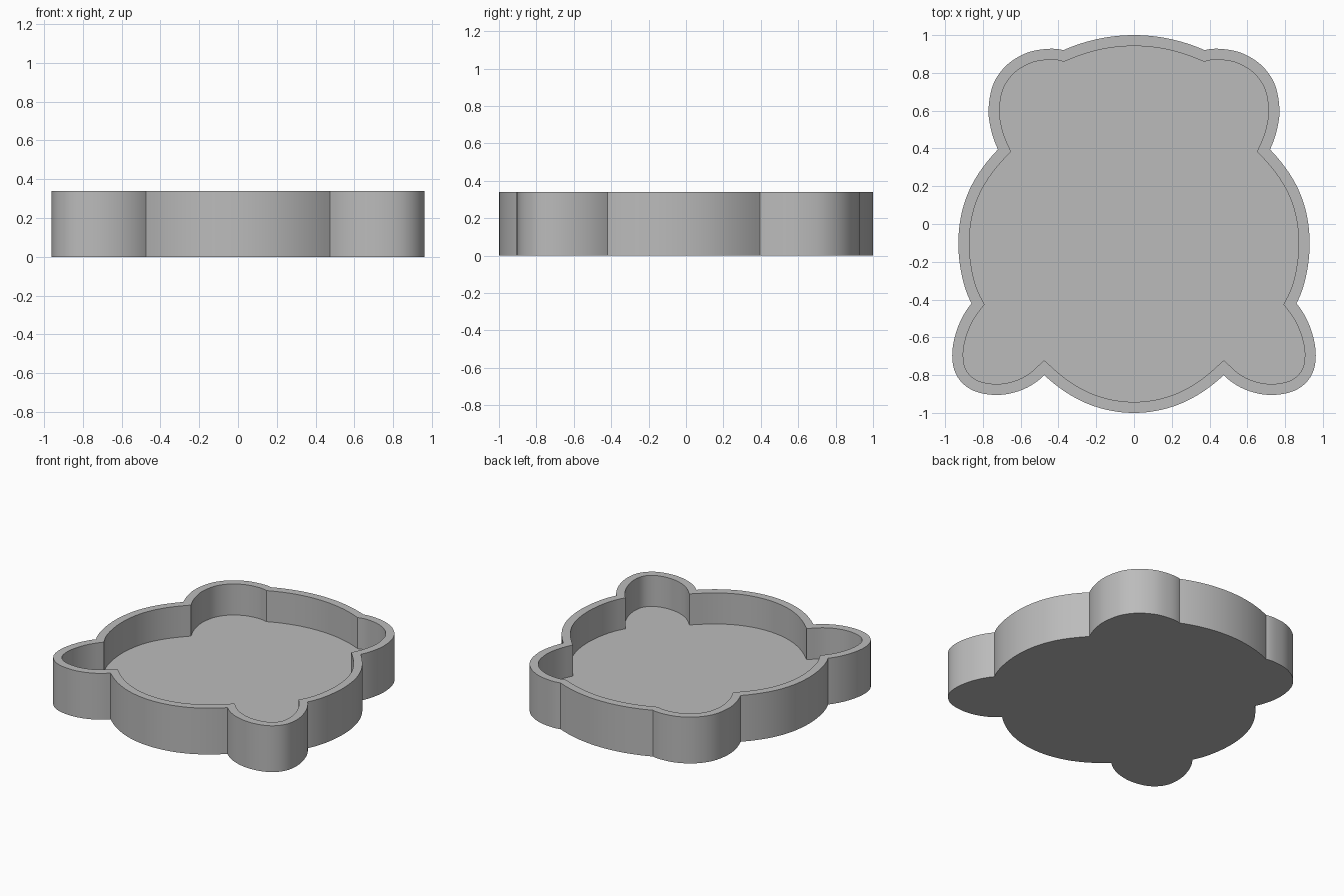
import bpy
import bmesh
import math
from mathutils import Vector

if "Cube" in bpy.data.objects:
    bpy.data.objects.remove(bpy.data.objects["Cube"], do_unlink=True)

HEIGHT, FLOOR, WALL, STEPS = 0.34, 0.112, 0.058, 8

# Guide points of each lobe, counter-clockwise; lobes meet at sharp corners
BOTTOM = [(-0.475, -0.8), (-0.25, -0.95), (0, -1), (0.25, -0.95), (0.475, -0.8)]
FOOT = [(0.475, -0.8), (0.585, -0.875), (0.72, -0.905), (0.855, -0.88),
        (0.94, -0.8), (0.962, -0.68), (0.93, -0.54), (0.86, -0.42)]
SIDE = [(0.86, -0.42), (0.91, -0.28), (0.93, -0.1), (0.907, 0.08),
        (0.84, 0.24), (0.72, 0.395)]
EAR = [(0.72, 0.395), (0.757, 0.5), (0.77, 0.61), (0.745, 0.74), (0.675, 0.84),
       (0.57, 0.905), (0.46, 0.927), (0.375, 0.92)]
TOP = [(0.375, 0.92), (0.19, 0.98), (0, 1), (-0.19, 0.98), (-0.375, 0.92)]


def smooth_arc(points):
    """Curve through the points, leaving out the last one."""
    p = [Vector(q) for q in points]
    p = [3 * p[0] - 3 * p[1] + p[2]] + p + [3 * p[-1] - 3 * p[-2] + p[-3]]
    arc = []
    for a, b, c, d in zip(p, p[1:], p[2:], p[3:]):
        for i in range(STEPS):
            t = i / STEPS
            arc.append(b + 0.5 * t * ((c - a) + t * ((2 * a - 5 * b + 4 * c - d)
                                                     + t * (3 * (b - c) + d - a))))
    return arc


def mirrored(points):
    return [(-x, y) for x, y in reversed(points)]


def inset(loop, distance):
    """Move the outline inwards with mitred corners."""
    result = []
    for i, here in enumerate(loop):
        before = (here - loop[i - 1]).normalized()
        after = (loop[(i + 1) % len(loop)] - here).normalized()
        n1, n2 = Vector((-before.y, before.x)), Vector((-after.y, after.x))
        result.append(here + (n1 + n2) * distance / (1 + n1.dot(n2)))
    return result


segments = [BOTTOM, FOOT, SIDE, EAR, TOP] + [mirrored(s) for s in (EAR, SIDE, FOOT)]
outer = [point for segment in segments for point in smooth_arc(segment)]
inner = inset(outer, WALL)

# Tray shell: base, outer wall, rim, inner wall and floor
bm = bmesh.new()
rings = [[bm.verts.new((p.x, p.y, z)) for p in loop]
         for loop, z in ((outer, 0), (outer, HEIGHT), (inner, HEIGHT), (inner, FLOOR))]
count = len(outer)
for low, high in zip(rings, rings[1:]):
    for i in range(count):
        j = (i + 1) % count
        bm.faces.new((low[i], low[j], high[j], high[i]))
bm.faces.new(list(reversed(rings[0])))
bm.faces.new(rings[-1])
bmesh.ops.recalc_face_normals(bm, faces=bm.faces)
mesh = bpy.data.meshes.new("tray")
bm.to_mesh(mesh)
bm.free()

# Plain grey finish
grey = bpy.data.materials.new("plain grey")
grey.use_nodes = True
colour = (0.5, 0.5, 0.5, 1)
grey.diffuse_color = colour
grey.node_tree.nodes["Principled BSDF"].inputs["Base Color"].default_value = colour
mesh.materials.append(grey)

tray = bpy.data.objects.new("tray", mesh)
bpy.context.collection.objects.link(tray)
bpy.context.view_layer.objects.active = tray
tray.select_set(True)
bpy.ops.object.shade_smooth_by_angle(angle=math.radians(22))
